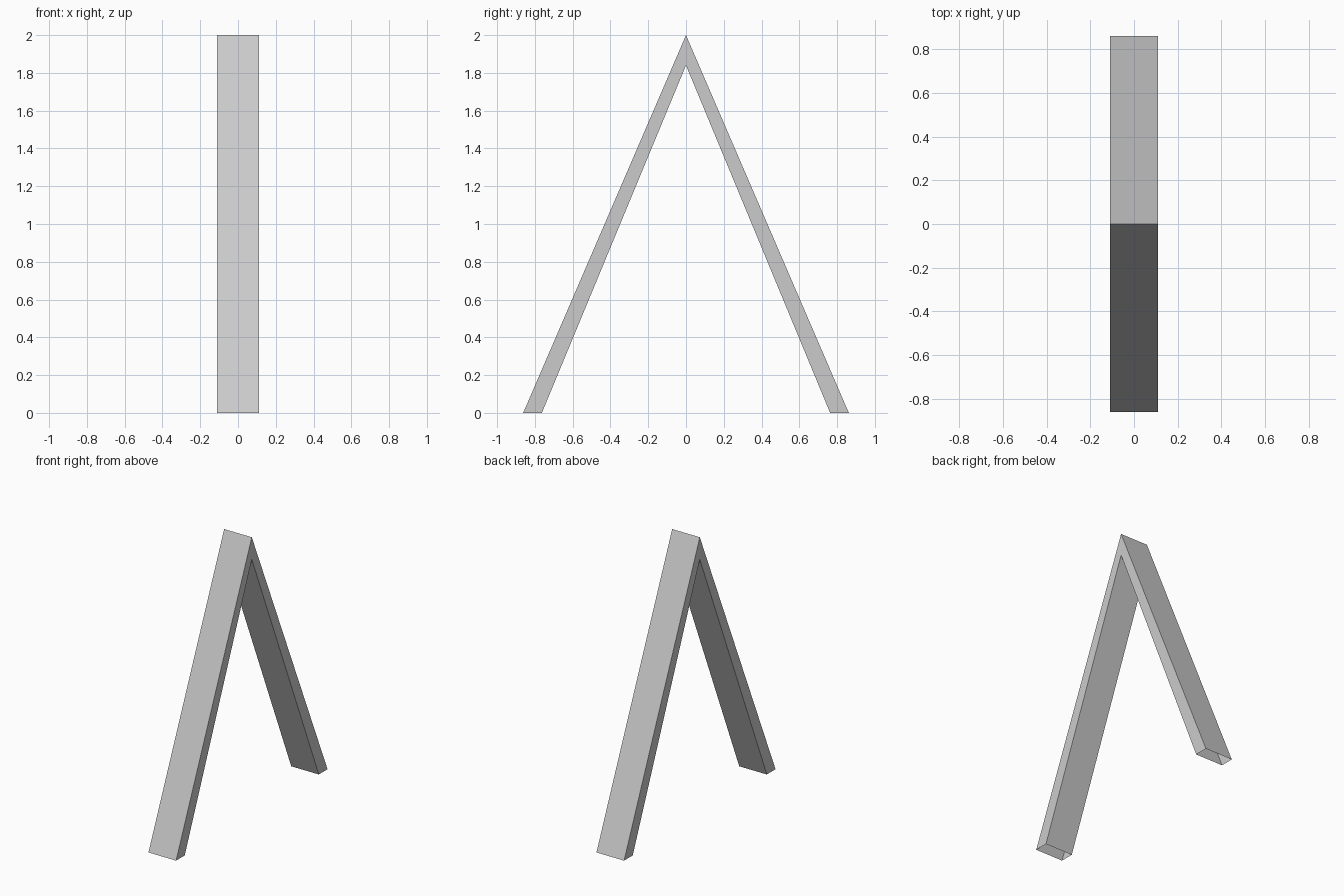
import bpy
import bmesh

if "Cube" in bpy.data.objects:
    bpy.data.objects.remove(bpy.data.objects["Cube"])

HALF_WIDTH = 0.11
# Leg side profile (y, z): outer foot, outer apex, inner apex, inner foot
PROFILE = [(0.862, 0.0), (0.0, 2.0), (0.0, 1.84), (0.763, 0.0)]

# One tapered leg, open at the foot and at the joint
bm = bmesh.new()
left, right = ([bm.verts.new((x, y, z)) for y, z in PROFILE]
               for x in (-HALF_WIDTH, HALF_WIDTH))
bm.faces.new(right)
bm.faces.new(left[::-1])
for i, j in ((0, 1), (2, 3)):
    bm.faces.new((left[i], left[j], right[j], right[i]))

mesh = bpy.data.meshes.new("a_frame_legs")
bm.to_mesh(mesh)
bm.free()
legs = bpy.data.objects.new("a_frame_legs", mesh)
bpy.context.collection.objects.link(legs)

# Opposite leg, welded at the apex
mirror = legs.modifiers.new("opposite_leg", 'MIRROR')
mirror.use_axis = (False, True, False)
mirror.use_clip = True
mirror.merge_threshold = 0.001
